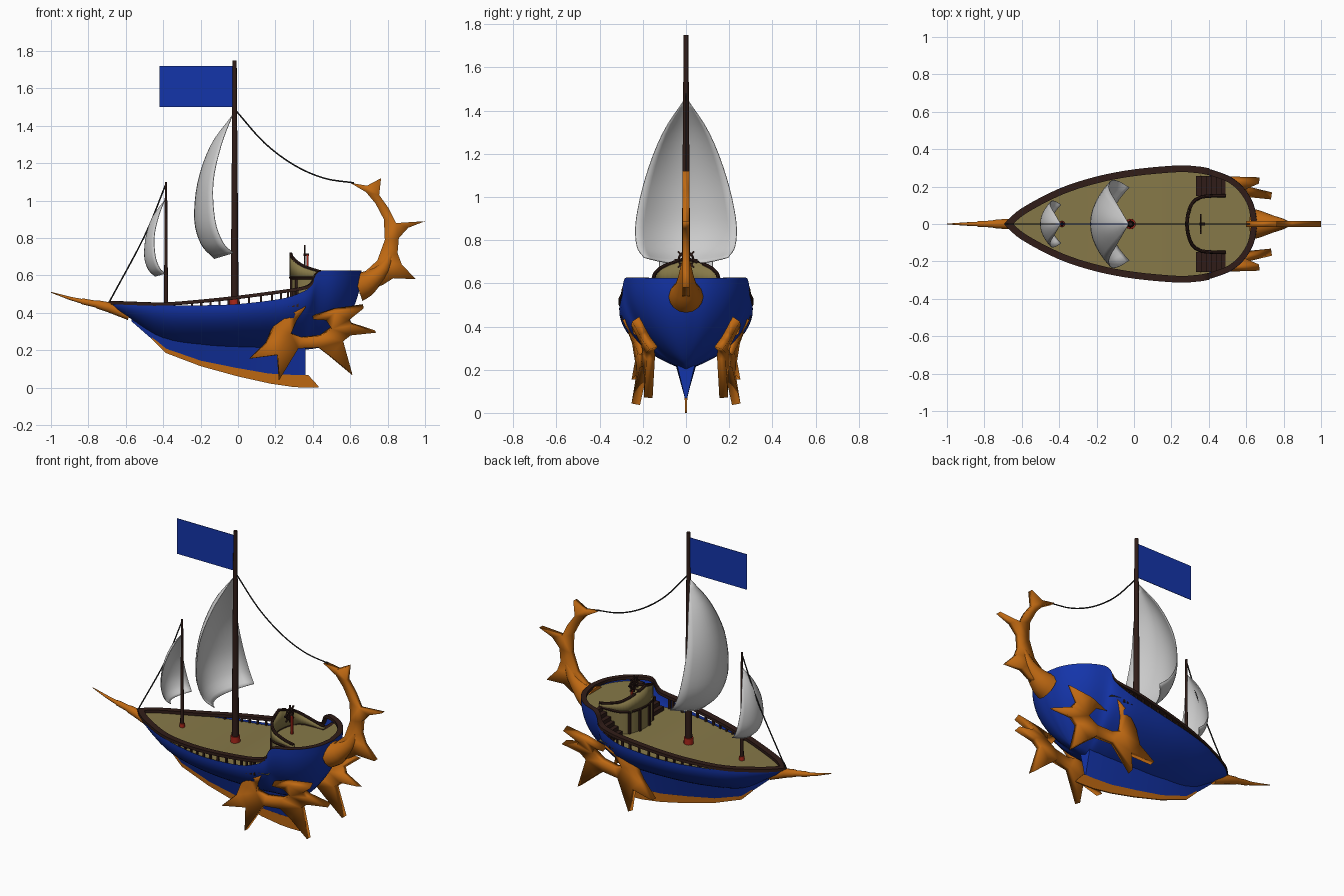
import bpy, bmesh
from math import sin, cos, pi
from mathutils import Vector, Matrix

if "Cube" in bpy.data.objects:
    bpy.data.objects.remove(bpy.data.objects["Cube"])

def material(name, rgb):
    m = bpy.data.materials.new(name)
    m.diffuse_color = (*rgb, 1)
    m.use_nodes = True
    m.node_tree.nodes["Principled BSDF"].inputs["Base Color"].default_value = m.diffuse_color
    return m

BLUE = material("blue_paint", (0.007, 0.035, 0.4))
ORANGE = material("orange_horn", (0.52, 0.14, 0.006))
WOOD = material("dark_wood", (0.03, 0.012, 0.009))
DECK = material("deck_planks", (0.24, 0.19, 0.065))
RED = material("red_band", (0.4, 0.02, 0.01))
ROPE = material("rope", (0.02, 0.02, 0.02))

def finish(name, bm, mat, mirror=False, thick=0):
    bmesh.ops.recalc_face_normals(bm, faces=bm.faces)
    me = bpy.data.meshes.new(name)
    bm.to_mesh(me)
    bm.free()
    ob = bpy.data.objects.new(name, me)
    bpy.context.collection.objects.link(ob)
    if mat:
        me.materials.append(mat)
    if thick:
        s = ob.modifiers.new("thickness", 'SOLIDIFY')
        s.thickness, s.offset = thick, 0
    if mirror:
        m = ob.modifiers.new("mirror", 'MIRROR')
        m.use_axis = (False, True, False)
    return ob

def smooth(pts, n=4):
    # Catmull-Rom interpolation of tuples of any length
    v = [Vector(p) for p in pts]
    v = [v[0] * 2 - v[1]] + v + [v[-1] * 2 - v[-2]]
    out = []
    for a, b, c, d in zip(v, v[1:], v[2:], v[3:]):
        for i in range(n):
            t = i / n
            out.append(0.5 * (2 * b + (c - a) * t + (2 * a - 5 * b + 4 * c - d) * t * t
                              + (3 * b - a - 3 * c + d) * t ** 3))
    return out + [v[-2]]

def grid(name, rows, mat, closed=False, caps=False, **kw):
    bm = bmesh.new()
    vs = [[bm.verts.new(p) for p in r] for r in rows]
    n = len(rows[0])
    for r, s in zip(vs, vs[1:]):
        for j in range(n if closed else n - 1):
            k = (j + 1) % n
            bm.faces.new((r[j], r[k], s[k], s[j]))
    if caps:
        bm.faces.new(vs[0])
        bm.faces.new(vs[-1])
    return finish(name, bm, mat, **kw)

def tube(name, pts, mat, n=12):
    # pts hold x, y, z, radius
    rows = []
    for i, p in enumerate(pts):
        d = Vector(pts[min(i + 1, len(pts) - 1)][:3]) - Vector(pts[max(i - 1, 0)][:3])
        ref = Vector((0, 1, 0)) if abs(d.normalized().y) < 0.9 else Vector((1, 0, 0))
        u = d.cross(ref).normalized()
        w = d.cross(u).normalized()
        rows.append([Vector(p[:3]) + p[3] * (u * cos(2 * pi * k / n) + w * sin(2 * pi * k / n))
                     for k in range(n)])
    return grid(name, rows, mat, closed=True, caps=True)

def plate(name, outline, yfun, thick, mat, mirror=False):
    bm = bmesh.new()
    f = bm.faces.new([bm.verts.new((x, 0, z)) for x, z in outline])
    f.normal_update()
    bmesh.ops.triangulate(bm, faces=[f])
    for v in bm.verts:
        v.co.y = yfun(v.co.x, v.co.z)
    return finish(name, bm, mat, mirror, thick)

def boxes(name, items, mat, mirror=False):
    # items hold centre, size and a turn about x
    bm = bmesh.new()
    for c, s, a in items:
        bmesh.ops.create_cube(bm, size=1, matrix=Matrix.Translation(c) @ Matrix.Rotation(a, 4, 'X')
                              @ Matrix.Diagonal((*s, 1)))
    return finish(name, bm, mat, mirror)

# Hull stations: sheer x, y, z, keel x, z, rail z
stations = smooth([
    (-.69, 0, .46, -.62, .40, .455), (-.60, .08, .45, -.56, .36, .452), (-.40, .185, .44, -.4, .26, .447),
    (-.2, .25, .44, -.2, .22, .462), (0, .288, .447, 0, .205, .483), (.23, .309, .475, .2, .2, .513),
    (.34, .304, .51, .28, .2, .53), (.39, .296, .545, .33, .2, .55), (.43, .286, .618, .36, .203, .612),
    (.52, .25, .625, .4, .208, .617), (.59, .19, .625, .43, .213, .617), (.64, .105, .625, .445, .217, .617),
    (.66, 0, .625, .45, .22, .617)])
hull = []
for x, y, z, kx, kz, rz in stations:
    y = max(y, 0)
    col = []
    for i in range(15):
        u = (i / 14) ** 1.3
        g = sin(pi / 2 * u ** .8)
        col.append((kx + (x - kx) * g, y * g, kz + (z - kz) * u))
    hull.append(col)
grid("hull", hull, BLUE, mirror=True)

# Main deck
grid("main_deck", [[(s[0] + .005, t * max(s[1] * .975 - .002, 0), min(s[2] - .008, .45)) for t in (0, .5, 1)]
                   for s in stations if s[0] < .4], DECK, mirror=True)

# Rail around the whole hull, with posts amidships
rail, posts = [], []
for i, s in enumerate(stations):
    a, b = stations[max(i - 1, 0)], stations[min(i + 1, len(stations) - 1)]
    nrm = Vector((b[1] - a[1], a[0] - b[0])).normalized() if i < len(stations) - 1 else Vector((-1, 0))
    lip = -.004 if s[0] < .4 else .001
    o, q = Vector((s[0], s[1])) + nrm * lip, Vector((s[0], s[1])) + nrm * .032
    z = s[5]
    o.y, q.y = max(o.y, 0), max(q.y, 0)
    rail.append([(o.x, o.y, z - .009), (q.x, q.y, z - .009), (q.x, q.y, z + .009), (o.x, o.y, z + .009)])
    if -.3 < s[0] < .34:
        m = (o + q) / 2
        posts.append(((m.x, m.y, (z + .43) / 2), (.011, .011, z - .43), 0))
grid("rail", rail, WOOD, closed=True, mirror=True)
boxes("rail_posts", posts, WOOD, mirror=True)

# Keel blade and its orange shoe: x, top z, bottom z, half width
def blade(name, st, low, mat):
    grid(name, [[(x, -w, t), (x, -w * low, b), (x, w * low, b), (x, w, t)] for x, t, b, w in st],
         mat, closed=True, caps=True)

blade("keel", [(-.57, .38, .355, .008), (-.47, .32, .268, .018), (-.385, .28, .2, .03), (-.2, .25, .14, .045),
               (0, .235, .10, .05), (.17, .23, .07, .05), (.3, .24, .065, .05), (.36, .24, .065, .045)], .09, BLUE)
blade("keel_shoe", [(-.46, .268, .258, .005), (-.385, .215, .185, .006), (-.2, .152, .115, .006),
                    (0, .105, .06, .006), (.17, .075, .022, .006), (.3, .068, .003, .006), (.375, .068, 0, .006),
                    (.43, .008, 0, .004)], .7, ORANGE)

# Poop deck with its rounded front bulkhead
front = [(v.x, v.y) for v in smooth([(.49, -.15), (.42, -.15), (.35, -.14), (.305, -.1), (.283, 0),
                                    (.305, .1), (.35, .14), (.42, .15), (.49, .15)])]
side = [(s[0] - .008, s[1] * .97) for s in stations if s[0] > .49]
bm = bmesh.new()
bm.faces.new([bm.verts.new((x, y, .59)) for x, y in front + side + [(x, -y) for x, y in side[-2::-1]]])
finish("poop_deck", bm, DECK)
grid("poop_bulkhead", [[(x, y, .44), (x, y, .59)] for x, y in front], DECK)

# Breastwork at the helm, highest in the middle
half = len(front) // 2
tops = [.61 + .105 * (1 - abs(i - half) / half) ** 1.4 for i in range(len(front))]
grid("helm_wall", [[(x, y, .58), (x, y, z)] for (x, y), z in zip(front, tops)], DECK, thick=.014)
tube("helm_wall_cap", [(x, y, z, .009) for (x, y), z in zip(front, tops)], WOOD, 8)
tube("poop_trim", [(x, y, .588, .01) for x, y in front], WOOD, 8)
boxes("poop_pillars", [((.287, .045, .52), (.016, .016, .14), 0), ((.312, .11, .52), (.016, .016, .14), 0)], WOOD, True)

# Stairs on both sides
boxes("stairs", [((.345 + .027 * i, .203, .46 + .023 * i), (.027, .105, .03), 0) for i in range(6)], WOOD, True)

# Steering wheel
boxes("wheel_stand", [((.372, 0, .65), (.012, .014, .12), 0)], RED)
boxes("wheel_spokes", [((.357, 0, .71), (.008, .008, .106), k * pi / 4) for k in range(4)]
      + [((.364, 0, .71), (.03, .014, .014), 0)], WOOD)
bpy.ops.mesh.primitive_torus_add(location=(.357, 0, .71), rotation=(0, pi / 2, 0), major_radius=.034,
                                 minor_radius=.005, major_segments=20, minor_segments=6)
bpy.context.object.name = "wheel_rim"
bpy.context.object.data.materials.append(WOOD)

# Masts with red feet
tube("main_mast", [(-.018, 0, .44, .021), (-.018, 0, 1.0, .017), (-.018, 0, 1.75, .011)], WOOD)
tube("main_mast_foot", [(-.018, 0, .435, .028), (-.018, 0, .475, .027)], RED)
tube("fore_mast", [(-.385, 0, .43, .011), (-.385, 0, 1.10, .006)], WOOD)
tube("fore_mast_foot", [(-.385, 0, .43, .016), (-.385, 0, .455, .015)], RED)

# Flag
boxes("flag", [((-.222, 0, 1.61), (.396, .003, .22), 0)], BLUE)

# Billowing sails: centre x, centre z, edge x, edge z, half width
def sail(name, x0, z0, k):
    prof = smooth([(-.005, 0, -.005, 0, .004), (-.12, -.16, -.065, -.16, .108), (-.19, -.36, -.108, -.36, .186),
                   (-.207, -.56, -.098, -.56, .231), (-.17, -.69, -.055, -.68, .228), (-.1, -.765, 0, -.735, .195)])
    rows = []
    for cx, cz, ex, ez, w in prof:
        rows.append([(x0 + k * (cx + (ex - cx) * (s / 6) ** 2), k * w * s / 6, z0 + k * (cz + (ez - cz) * (s / 6) ** 2))
                     for s in range(-6, 7)])
    grid(name, rows, None, thick=.004)

sail("main_sail", -.025, 1.455, 1)
sail("fore_sail", -.39, 1.0, .53)

# Ropes
tube("stern_rope", [(*p, .004) for p in smooth([(-.01, 0, 1.48), (.14, 0, 1.31), (.3, 0, 1.19), (.46, 0, 1.12),
                                                (.62, 0, 1.095)])], ROPE, 6)
tube("bow_rope", [(*p, .004) for p in smooth([(-.385, 0, 1.09), (-.5, 0, .81), (-.69, 0, .455)])], ROPE, 6)

# Horn-like bowsprit
tube("bowsprit", [(-1, 0, .51, .002), (-.9, 0, .478, .009), (-.84, 0, .463, .012), (-.83, 0, .461, .016),
                  (-.76, 0, .447, .018), (-.75, 0, .445, .022), (-.69, 0, .43, .027), (-.58, 0, .385, .025)], ORANGE)

# Antler tail on the stern
plate("stern_antler", [(.65, .50), (.775, .55), (.83, .585), (.95, .58), (.875, .66), (.853, .72), (.86, .80), (.91, .855),
                       (1.0, .89), (.845, .88), (.805, .96), (.755, 1.03), (.765, 1.12), (.69, 1.08), (.60, 1.095),
                       (.685, 1.045), (.735, .985), (.78, .90), (.785, .79), (.745, .68), (.69, .63), (.65, .60)],
      lambda x, z: 0, .034, ORANGE)
tube("stern_antler_root", smooth([(.64, 0, .54, .08), (.68, 0, .555, .07), (.73, 0, .59, .05), (.78, 0, .64, .034),
                                  (.815, 0, .71, .018)], 2), ORANGE, 16)

# Antler fins hugging both sides of the hull
plate("side_antler", [(.36, .44), (.31, .37), (.28, .29), (.34, .27), (.44, .28), (.50, .32), (.47, .37), (.40, .375),
                      (.52, .415), (.67, .435), (.59, .37), (.61, .34), (.735, .30), (.60, .285), (.56, .25), (.61, .07),
                      (.49, .17), (.43, .215), (.32, .21), (.22, .04), (.21, .175), (.06, .155), (.15, .24), (.19, .33),
                      (.27, .40)],
      lambda x, z: .21 - .13 * (x - .2) + (2 if z > .23 else .7) * (z - .23) ** 2, .04, ORANGE, True)

# Smooth shading with sharp edges kept
bpy.ops.object.select_all(action='SELECT')
bpy.ops.object.shade_smooth_by_angle(angle=0.6)
